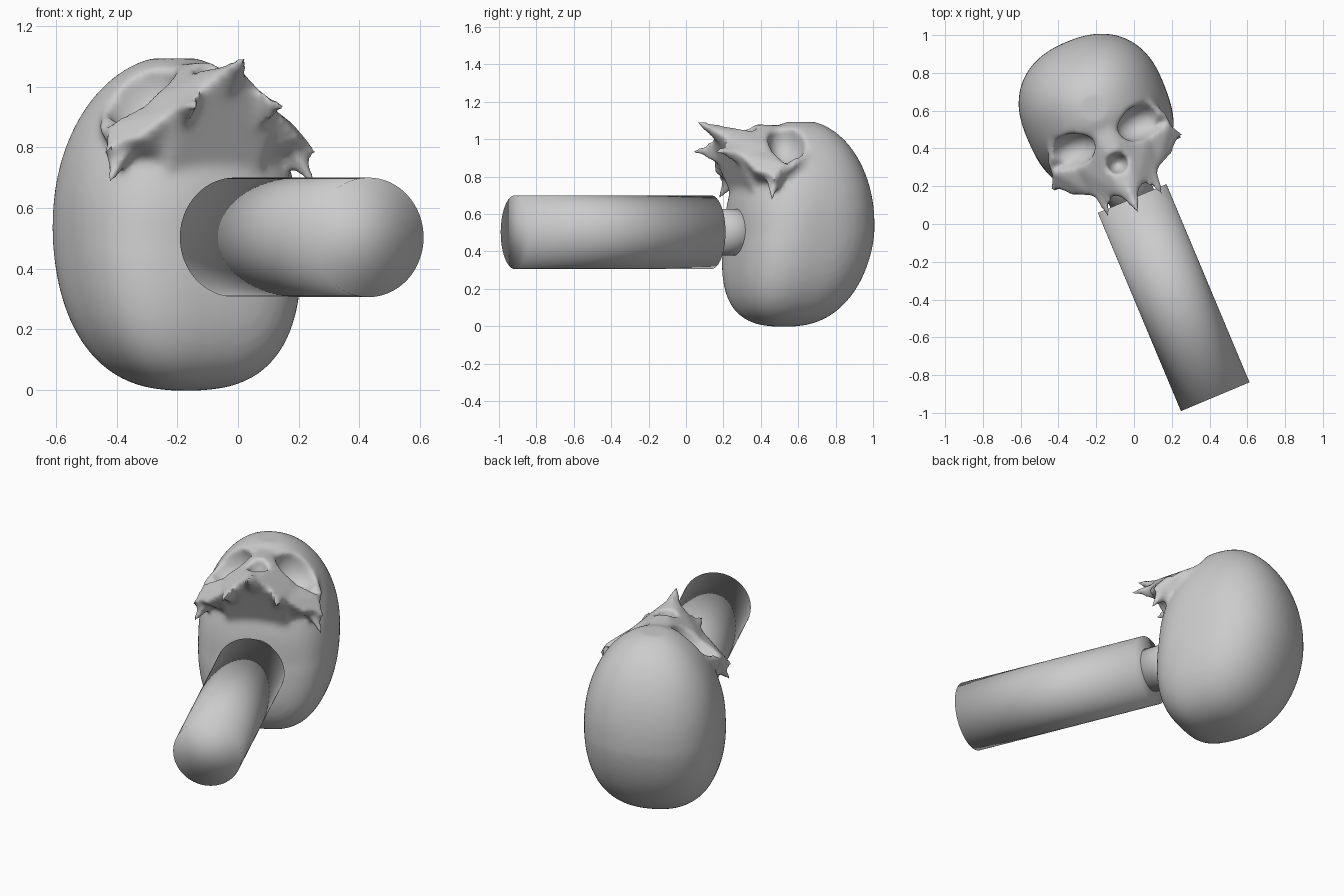
import bpy, bmesh, math
from mathutils import Matrix

if "Cube" in bpy.data.objects:
    bpy.data.objects.remove(bpy.data.objects["Cube"])

# Local frame: y runs up the handle to the crown, z is the way the face looks
FRAME = Matrix.Translation((-0.01, 0.135, 0)) @ Matrix.Rotation(math.radians(22.75), 4, 'Z')


def make(name, bm):
    bmesh.ops.recalc_face_normals(bm, faces=bm.faces)
    me = bpy.data.meshes.new(name)
    bm.to_mesh(me)
    bm.free()
    ob = bpy.data.objects.new(name, me)
    bpy.context.collection.objects.link(ob)
    ob.matrix_world = FRAME
    return ob


def smooth(ob, angle):
    bpy.ops.object.select_all(action='DESELECT')
    ob.select_set(True)
    bpy.context.view_layer.objects.active = ob
    bpy.ops.object.shade_smooth_by_angle(angle=math.radians(angle))


def rod(name, radius, y0, y1, segs):
    bm = bmesh.new()
    m = Matrix.Translation((0, (y0 + y1) / 2, 0.503)) @ Matrix.Rotation(math.pi / 2, 4, 'X')
    bmesh.ops.create_cone(bm, cap_ends=True, segments=segs, radius1=radius,
                          radius2=radius, depth=y1 - y0, matrix=m)
    smooth(make(name, bm), 180)


def hull(bm, pts):
    vs = [bm.verts.new(p) for p in pts]
    r = bmesh.ops.convex_hull(bm, input=vs)
    junk = [g for g in r['geom_interior'] if isinstance(g, bmesh.types.BMVert)]
    bmesh.ops.delete(bm, geom=junk, context='VERTS')


def mirrored(pts):
    return [(-x, y, z) for x, y, z in pts]


def ball(bm, c, r, turn=0):
    m = Matrix.Translation(c) @ Matrix.Rotation(turn, 4, 'Y') @ Matrix.Diagonal((*r, 1))
    bmesh.ops.create_uvsphere(bm, u_segments=32, v_segments=20, radius=1, matrix=m)


def spow(c, e):
    return math.copysign(abs(c) ** e, c)


def cranium(bm):
    # stacked superellipse sections from the back of the head to the forehead;
    # the base (neck side) is squarer than the crown
    rings, n, rows = [], 48, 32
    for i in range(1, rows):
        z = 0.545 - 0.55 * math.cos(math.pi * i / rows)
        t = min(abs(z - 0.55) / 0.553, 1)
        s = (1 - t ** 2.6) ** (1 / 2.6) if z < 0.55 else math.sqrt(1 - t * t)
        yc = 0.52 - 0.1 * max(0, 1 - z / 0.5) ** 1.3
        low = min(1, max(0, (0.85 - z) / 0.4))
        ring = []
        for k in range(n):
            a = 2 * math.pi * k / n
            c, d = math.cos(a), math.sin(a)
            e = 0.88 - 0.23 * low if d < 0 else 0.86
            ring.append(bm.verts.new((0.39 * s * spow(c, e), yc + 0.38 * s * spow(d, e), z)))
        rings.append(ring)
    for r0, r1 in zip(rings, rings[1:]):
        for k in range(n):
            bm.faces.new((r0[k], r0[(k + 1) % n], r1[(k + 1) % n], r1[k]))
    bm.faces.new(rings[0])
    bm.faces.new(rings[-1])


# Handle and the thin neck joining it to the skull
rod("handle", 0.197, -1.138, 0.0, 64)
rod("neck", 0.125, -0.02, 0.25, 48)

# Skull solids
bm = bmesh.new()
cranium(bm)
# upper jaw, blending down into the skull base
jaw = [(0.2, 0.26, 0.96), (0.18, 0.08, 0.93), (0.09, 0.04, 1.0), (0.03, 0.03, 1.06),
       (0.07, 0.34, 1.06), (0.2, 0.32, 0.72), (0.14, 0.11, 0.86), (0.05, 0.09, 0.9),
       (0.1, 0.14, 0.79), (0.17, 0.19, 0.68)]
hull(bm, jaw + mirrored(jaw))
# cheekbone, brow end and side jaw point
cheek = [(0.17, 0.08, 0.93), (0.29, 0.13, 0.83), (0.345, 0.22, 0.8), (0.345, 0.3, 0.87),
         (0.2, 0.26, 0.95), (0.25, 0.34, 0.72), (0.18, 0.19, 0.76)]
cheek_tip = [(0.38, 0.185, 0.65), (0.26, 0.19, 0.84), (0.36, 0.25, 0.84),
             (0.3, 0.32, 0.84), (0.29, 0.25, 0.73)]
cheek_side = [(0.39, 0.2, 0.78), (0.3, 0.16, 0.84), (0.33, 0.3, 0.87), (0.31, 0.28, 0.75)]
brow = [(0.05, 0.45, 1.06), (0.18, 0.47, 1.03), (0.3, 0.43, 0.91), (0.355, 0.32, 0.86),
        (0.33, 0.28, 0.8), (0.25, 0.5, 0.85), (0.05, 0.56, 0.9)]
side_point = [(0.16, -0.075, 0.94), (0.09, 0.07, 1.0), (0.19, 0.1, 0.93), (0.13, 0.1, 0.86)]
for part in (cheek, cheek_tip, cheek_side, brow, side_point):
    hull(bm, part)
    hull(bm, mirrored(part))
# middle jaw point and bridge of the nose
hull(bm, [(0, -0.11, 1.11), (0.075, 0.06, 1.01), (-0.075, 0.06, 1.01), (0, 0.1, 1.07), (0, 0.08, 0.94)])
bridge = [(0.035, 0.25, 1.08), (0.06, 0.5, 1.07), (0.1, 0.25, 0.95), (0.1, 0.5, 0.95)]
hull(bm, bridge + mirrored(bridge))
skull = make("skull", bm)

# Eye sockets and nose opening
bm = bmesh.new()
for s in (-1, 1):
    ball(bm, (s * 0.195, 0.355, 0.985), (0.135, 0.092, 0.13), s * math.radians(28))
ball(bm, (0, 0.2, 1.07), (0.058, 0.055, 0.11))
cutter = make("socket_cutter", bm)
cutter.hide_render = True

# Fuse, carve and soften the skull
for kind in ('REMESH', 'BOOLEAN', 'REMESH', 'SMOOTH'):
    m = skull.modifiers.new(kind.title(), kind)
    if kind == 'REMESH':
        m.mode = 'VOXEL'
        m.voxel_size = 0.014
    elif kind == 'BOOLEAN':
        m.operation = 'DIFFERENCE'
        m.object = cutter
    else:
        m.factor = 0.5
        m.iterations = 10
bpy.context.view_layer.update()
dg = bpy.context.evaluated_depsgraph_get()
skull.data = bpy.data.meshes.new_from_object(skull.evaluated_get(dg))
skull.modifiers.clear()
bpy.data.objects.remove(cutter)
smooth(skull, 60)
